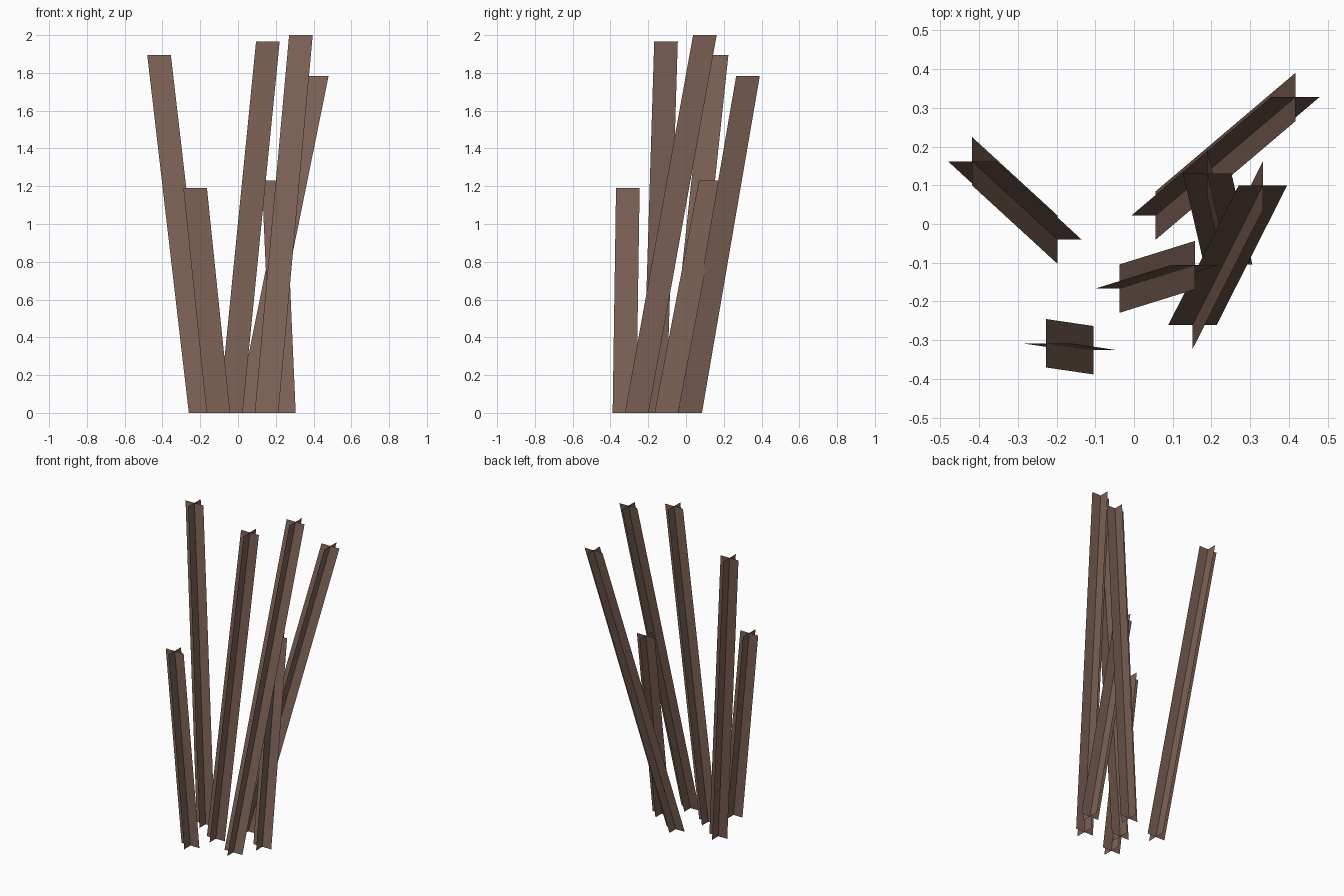
import bpy

if "Cube" in bpy.data.objects:
    bpy.data.objects.remove(bpy.data.objects["Cube"])

# One flat bark colour
mat = bpy.data.materials.new("bark brown")
mat.diffuse_color = (0.205, 0.122, 0.093, 1)
mat.use_nodes = True
mat.node_tree.nodes["Principled BSDF"].inputs["Base Color"].default_value = mat.diffuse_color

W = 0.0625  # half width of a stalk

# base x, base y, top x, top y, height
stalks = [
    (-0.198, -0.040, -0.418, 0.162, 1.895),
    (-0.104, -0.326, -0.227, -0.308, 1.19),
    (-0.038, -0.167, 0.158, -0.106, 1.965),
    (0.151, -0.261, 0.333, 0.100, 2.00),
    (0.056, 0.022, 0.417, 0.328, 1.783),
    (0.243, -0.104, 0.189, 0.131, 1.23),
]


def crossed_stalk(name, bx, by, tx, ty, h):
    """Two leaning flat strips crossing along the stalk's axis."""
    verts, faces = [], []
    for dx, dy in ((W, 0), (0, W)):
        n = len(verts)
        verts += [(bx - dx, by - dy, 0), (bx + dx, by + dy, 0),
                  (tx + dx, ty + dy, h), (tx - dx, ty - dy, h)]
        faces.append((n, n + 1, n + 2, n + 3))
    me = bpy.data.meshes.new(name)
    me.from_pydata(verts, [], faces)
    me.materials.append(mat)
    ob = bpy.data.objects.new(name, me)
    bpy.context.collection.objects.link(ob)


for i, s in enumerate(stalks):
    crossed_stalk(f"stalk_{i + 1}", *s)
